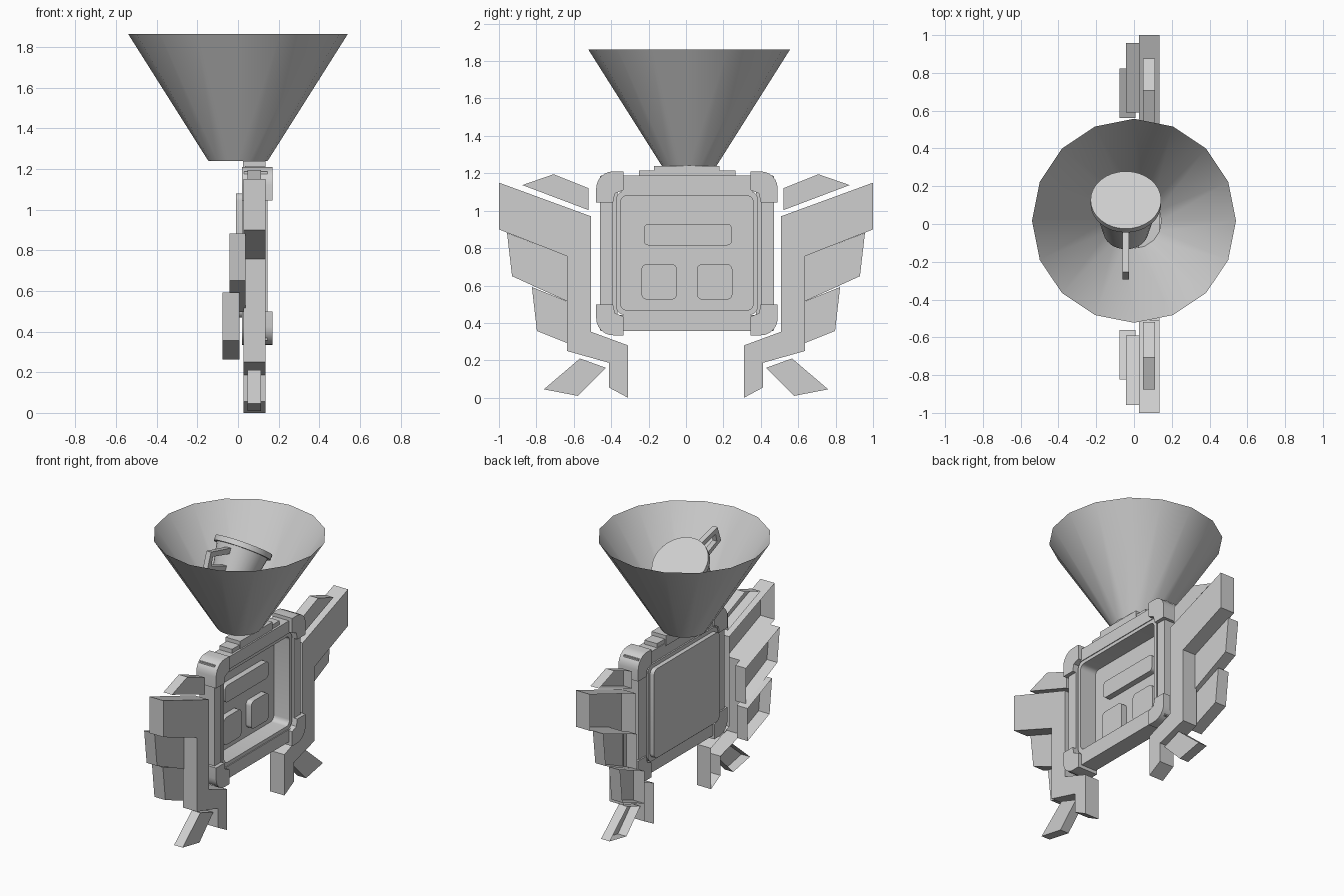
import bpy, bmesh, math
from mathutils import Matrix, Vector

if "Cube" in bpy.data.objects:
    bpy.data.objects.remove(bpy.data.objects["Cube"])

grey = bpy.data.materials.new("plain_grey")
grey.use_nodes = True
tone = (0.62, 0.62, 0.62, 1)
grey.diffuse_color = tone
grey.node_tree.nodes["Principled BSDF"].inputs["Base Color"].default_value = tone

CY, CZ = 0.005, 0.772      # middle of the screen


def finish(name, bm, recalc=True):
    if recalc:
        bmesh.ops.recalc_face_normals(bm, faces=bm.faces)
    mesh = bpy.data.meshes.new(name)
    bm.to_mesh(mesh)
    bm.free()
    obj = bpy.data.objects.new(name, mesh)
    bpy.context.collection.objects.link(obj)
    mesh.materials.append(grey)
    bpy.ops.object.select_all(action='DESELECT')
    obj.select_set(True)
    bpy.context.view_layer.objects.active = obj
    bpy.ops.object.shade_smooth_by_angle(angle=math.radians(35))
    return obj


def prism(name, outline, x0, x1, back=True):
    """Extrude a (y, z) outline along x, with the back left open if wanted."""
    bm = bmesh.new()
    rear = [bm.verts.new((x0, y, z)) for y, z in outline]
    front = [bm.verts.new((x1, y, z)) for y, z in outline]
    n = len(outline)
    for i in range(n):
        j = (i + 1) % n
        bm.faces.new((rear[i], rear[j], front[j], front[i]))
    bm.faces.new(front)
    if back:
        bm.faces.new(rear[::-1])
    return finish(name, bm)


def rounded(y0, y1, z0, z1, r, steps=5):
    pts = []
    corners = [(y1 - r, z1 - r), (y0 + r, z1 - r), (y0 + r, z0 + r), (y1 - r, z0 + r)]
    for k, (y, z) in enumerate(corners):
        for i in range(steps + 1):
            a = math.pi / 2 * (k + i / steps)
            pts.append((y + r * math.cos(a), z + r * math.sin(a)))
    return pts


def box(name, x0, x1, y0, y1, z0, z1):
    return prism(name, [(y0, z0), (y1, z0), (y1, z1), (y0, z1)], x0, x1)


def lathe(name, profile, sides):
    bm = bmesh.new()
    rings = []
    for r, z in profile:
        if r == 0:
            rings.append([bm.verts.new((0, 0, z))] * sides)
        else:
            rings.append([bm.verts.new((r * math.cos(2 * math.pi * i / sides),
                                        r * math.sin(2 * math.pi * i / sides), z))
                          for i in range(sides)])
    for a, b in zip(rings, rings[1:]):
        for i in range(sides):
            j = (i + 1) % sides
            bm.faces.new(list(dict.fromkeys((a[i], a[j], b[j], b[i]))))
    return finish(name, bm)


# Funnel on top
funnel = lathe("funnel", [(0.145, 1.238), (0.54, 1.863)], 16)
funnel.location = (0, 0.017, 0)

# Tilted mug inside the funnel
tilt = Matrix.Translation((-0.043, 0.127, 1.74)) @ Matrix.Rotation(math.radians(-35.6), 4, 'X')
mug = lathe("mug", [(0, -0.28), (0.12, -0.28), (0.168, -0.035), (0.187, -0.035),
                    (0.187, 0), (0, 0)], 32)
mug.matrix_world = tilt
outer = [(-0.14, -0.05), (-0.37, -0.14), (-0.34, -0.25), (-0.12, -0.2)]
inner = [(-0.14, -0.09), (-0.33, -0.16), (-0.31, -0.215), (-0.12, -0.165)]
for i in range(3):
    part = prism(f"mug_handle_{i}", [outer[i], outer[i + 1], inner[i + 1], inner[i]],
                 -0.017, 0.017)
    part.matrix_world = tilt

# Screen tray: rounded rim with a sunken floor
rim = rounded(-0.374, 0.384, 0.443, 1.105, 0.045)
lip = rounded(-0.35, 0.36, 0.468, 1.08, 0.035)
bm = bmesh.new()
loops = [[bm.verts.new((x, y, z)) for y, z in pts]
         for pts, x in ((rim, 0.02), (rim, 0.14), (lip, 0.14), (lip, 0.02))]
for a, b in zip(loops, loops[1:]):
    for i in range(len(a)):
        j = (i + 1) % len(a)
        bm.faces.new((a[i], a[j], b[j], b[i]))
bm.faces.new(loops[3])
bm.faces.new(loops[0][::-1])
finish("screen_tray", bm)
prism("back_panel", lip, -0.01, 0.02)

# Raised face on the screen
prism("face_bar", rounded(-0.225, 0.245, 0.815, 0.93, 0.025), 0.02, 0.06)
for side in (-1, 1):
    mid = CY + side * 0.148
    prism("face_square", rounded(mid - 0.095, mid + 0.095, 0.525, 0.715, 0.03), 0.02, 0.06)

# Frame rails and rounded corner guards
for s in (-1, 1):
    y = sorted((CY + s * 0.37, CY + s * 0.465))
    box("side_frame", 0.03, 0.125, *y, 0.36, 1.185)
    y = sorted((CY + s * 0.395, CY + s * 0.465))
    box("side_rail", 0.03, 0.145, *y, 0.36, 1.185)
    z = sorted((CZ + s * 0.33, CZ + s * 0.415))
    box("cross_rail", 0.03, 0.145, -0.455, 0.465, *z)
    for t in (-1, 1):
        arc = [(0.395 + 0.09 * math.cos(a * math.pi / 12),
                0.348 + 0.09 * math.sin(a * math.pi / 12)) for a in range(7)]
        guard = [(0.485, 0.273)] + arc + [(0.34, 0.438), (0.34, 0.338),
                                         (0.385, 0.32), (0.395, 0.273)]
        prism("corner_guard", [(CY + s * y, CZ + t * z) for y, z in guard], 0.02, 0.17)

# Neck plates under the funnel
box("neck_lower", 0.035, 0.13, -0.25, 0.265, 1.17, 1.215)
box("neck_upper", 0.025, 0.135, -0.17, 0.18, 1.17, 1.24)

# Hollow wings and legs, open at the back: outline, rear x, front x
wing_parts = {
    "wing_and_leg": ([(1, 1.15), (0.508, 0.97), (0.508, 0.353), (0.31, 0.28), (0.31, 0),
                      (0.412, 0.055), (0.412, 0.187), (0.636, 0.25), (0.636, 0.757),
                      (1, 0.90)], 0.027, 0.135),
    "middle_feather": ([(0.957, 0.882), (0.59, 0.74), (0.59, 0.495), (0.93, 0.65)],
                       -0.042, 0.037),
    "lower_feather": ([(0.824, 0.592), (0.56, 0.485), (0.56, 0.262), (0.797, 0.357)],
                      -0.076, 0.007),
    "shoulder_fin": ([(0.875, 1.137), (0.708, 1.195), (0.52, 1.12), (0.52, 1.003)],
                     0.047, 0.112),
    "foot": ([(0.76, 0.045), (0.567, 0.21), (0.428, 0.16), (0.578, 0.01)], 0.047, 0.112),
}
for s, side in ((-1, "front"), (1, "rear")):
    for name, (outline, x0, x1) in wing_parts.items():
        prism(f"{side}_{name}", [(s * y, z) for y, z in outline], x0, x1, back=False)
